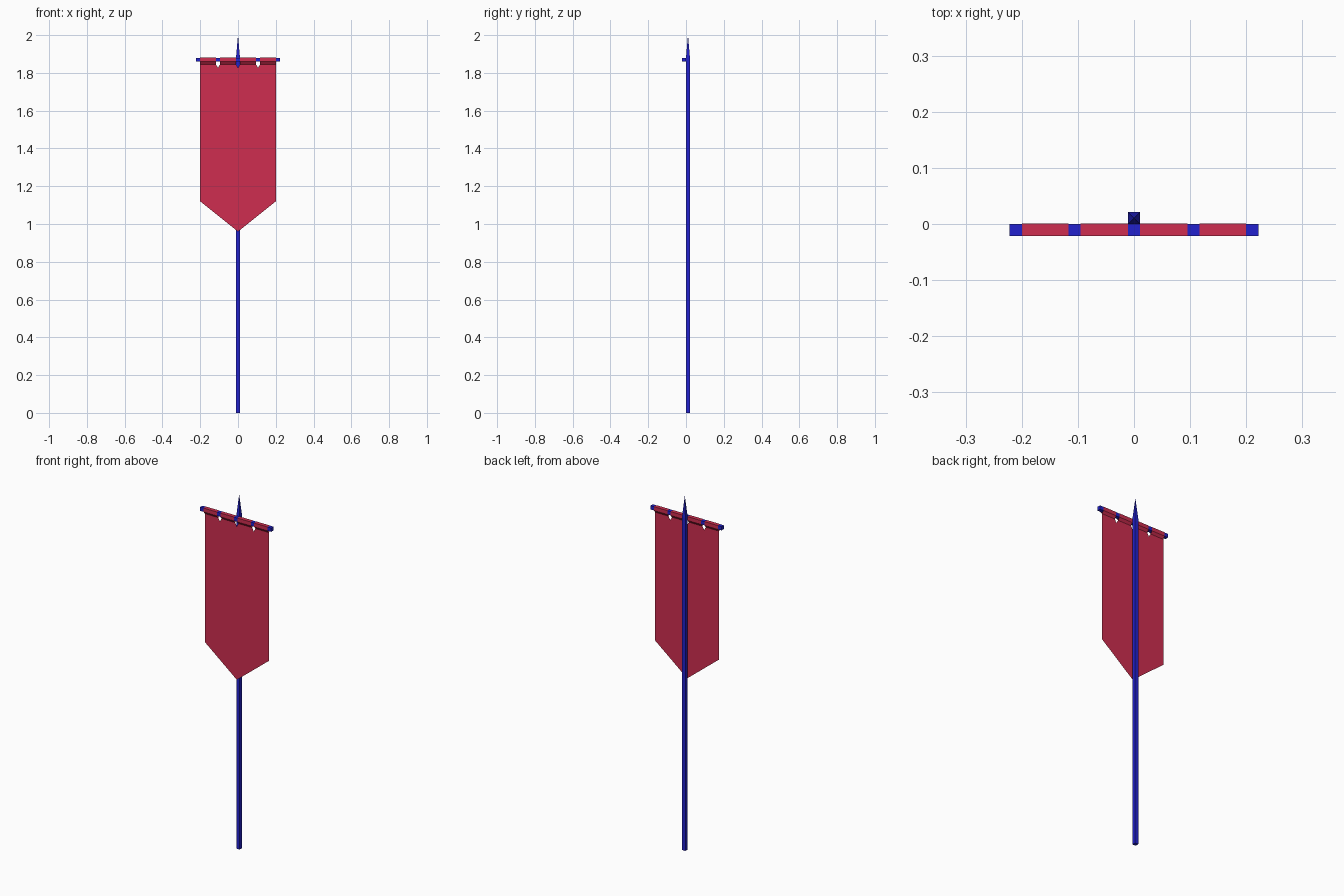
import bpy

cube = bpy.data.objects.get("Cube")
if cube:
    bpy.data.objects.remove(cube, do_unlink=True)


def make_material(name, rgb):
    mat = bpy.data.materials.new(name)
    mat.use_nodes = True
    color = (*rgb, 1.0)
    mat.diffuse_color = color
    mat.node_tree.nodes["Principled BSDF"].inputs["Base Color"].default_value = color
    return mat


def make_object(name, verts, faces, mat):
    mesh = bpy.data.meshes.new(name)
    mesh.from_pydata(verts, [], faces)
    mesh.materials.append(mat)
    obj = bpy.data.objects.new(name, mesh)
    bpy.context.collection.objects.link(obj)
    return obj


def box(name, low, high, mat):
    verts = [(x, y, z) for z in (low[2], high[2])
             for x, y in ((low[0], low[1]), (high[0], low[1]),
                          (high[0], high[1]), (low[0], high[1]))]
    sides = [(i, (i + 1) % 4, (i + 1) % 4 + 4, i + 4) for i in range(4)]
    return make_object(name, verts, [(3, 2, 1, 0), (4, 5, 6, 7)] + sides, mat)


blue = make_material("blue paint", (0.016, 0.015, 0.61))
red = make_material("red cloth", (0.62, 0.027, 0.08))

W = 0.021            # thickness of pole and crossbar
H = W / 2
TOP = 1.88           # top of the crossbar
SEAM = 1.845         # where the sleeve closes below the bar
NOTCH_TIP = 1.826
CLOTH_X = 0.2
HOLE_X = 0.106       # side notch position

# Square pole with a pointed finial
box("pole", (-H, 0, 0), (H, W, TOP), blue)
base = [(-H, 0, TOP), (H, 0, TOP), (H, W, TOP), (-H, W, TOP)]
make_object("spike", base + [(0, H, 2.0)],
            [(i, (i + 1) % 4, 4) for i in range(4)], blue)

# Crossbar in front of the pole
box("crossbar", (-0.222, -W, TOP - W), (0.222, 0, TOP), blue)

# Hanging cloth: pointed bottom, notched upper edge
outline = [(-CLOTH_X, SEAM), (-CLOTH_X, 1.12), (0, 0.96), (CLOTH_X, 1.12), (CLOTH_X, SEAM)]
for x in (HOLE_X, 0, -HOLE_X):
    outline += [(x + H, SEAM), (x, NOTCH_TIP), (x - H, SEAM)]
make_object("banner_cloth", [(x, -H, z) for x, z in outline],
            [tuple(range(len(outline)))], red)

# Four sleeves wrapping the crossbar and closing at the seam
e = 0.0006
profile = [(-H, SEAM), (-W - e, TOP - W), (-W - e, TOP + e), (e, TOP + e), (e, TOP - W)]
n = len(profile)
spans = [(H, HOLE_X - H), (HOLE_X + H, CLOTH_X)]
for i, (a, b) in enumerate(spans + [(-b, -a) for a, b in spans]):
    verts = [(x, y, z) for x in (a, b) for y, z in profile]
    faces = [(k, k + n, (k + 1) % n + n, (k + 1) % n) for k in range(n)]
    make_object(f"sleeve_{i + 1}", verts, faces, red)
